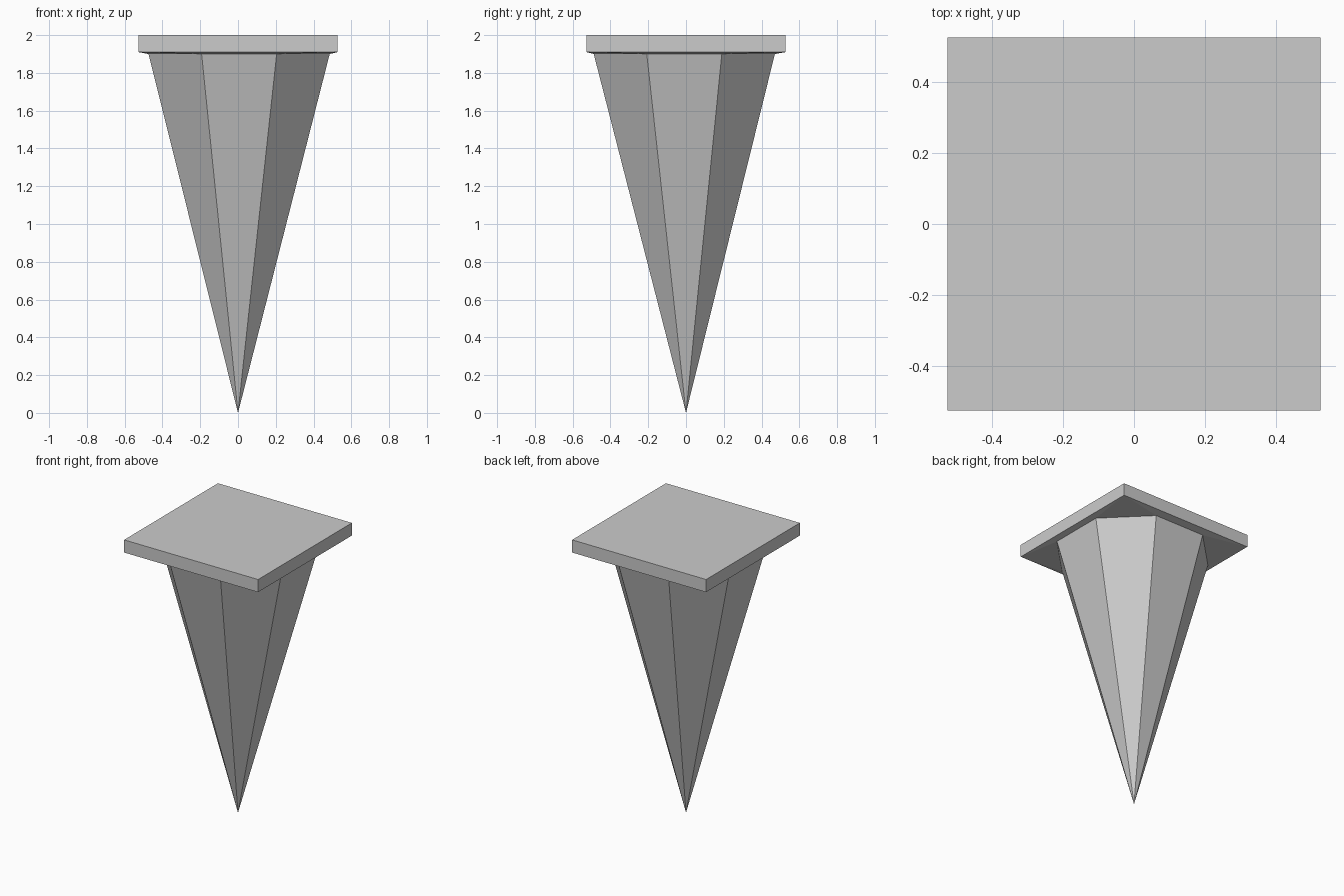
import bpy, bmesh
from math import radians, cos, sin

if "Cube" in bpy.data.objects:
    bpy.data.objects.remove(bpy.data.objects["Cube"])

PLATE_HALF = 0.527
PLATE_TOP, PLATE_BOTTOM, SPIKE_TOP = 2.0, 1.91, 1.90
RADIUS, SIDES = 0.519, 8
OFFSET = (0.006, -0.009)      # spike rim sits slightly off centre


def make_object(name, bm):
    bmesh.ops.recalc_face_normals(bm, faces=bm.faces[:])
    mesh = bpy.data.meshes.new(name)
    bm.to_mesh(mesh)
    bm.free()
    obj = bpy.data.objects.new(name, mesh)
    bpy.context.collection.objects.link(obj)
    return obj


# One closed shell: square cap, shallow sloped underside, eight-sided point
bm = bmesh.new()


def square(z):
    h = PLATE_HALF
    return [bm.verts.new((x, y, z)) for x, y in ((h, h), (-h, h), (-h, -h), (h, -h))]


top, bottom = square(PLATE_TOP), square(PLATE_BOTTOM)
rim = []
for i in range(SIDES):
    a = radians(22.5 + 45 * i)
    rim.append(bm.verts.new((OFFSET[0] + RADIUS * cos(a), OFFSET[1] + RADIUS * sin(a), SPIKE_TOP)))
tip = bm.verts.new((0, 0, 0))

# Cap
bm.faces.new(top)
for i in range(4):
    j = (i + 1) % 4
    bm.faces.new((top[i], top[j], bottom[j], bottom[i]))
    # Underside: corner triangle, then the strip to the next corner
    a, b, c = rim[2 * i], rim[2 * i + 1], rim[(2 * i + 2) % SIDES]
    bm.faces.new((bottom[i], a, b))
    bm.faces.new((bottom[i], b, c))
    bm.faces.new((bottom[i], c, bottom[j]))

# Spike
for i in range(SIDES):
    bm.faces.new((rim[i], rim[(i + 1) % SIDES], tip))

# Shift corner triangles so each cap corner meets its own diagonal side
make_object("capped_spike", bm)
